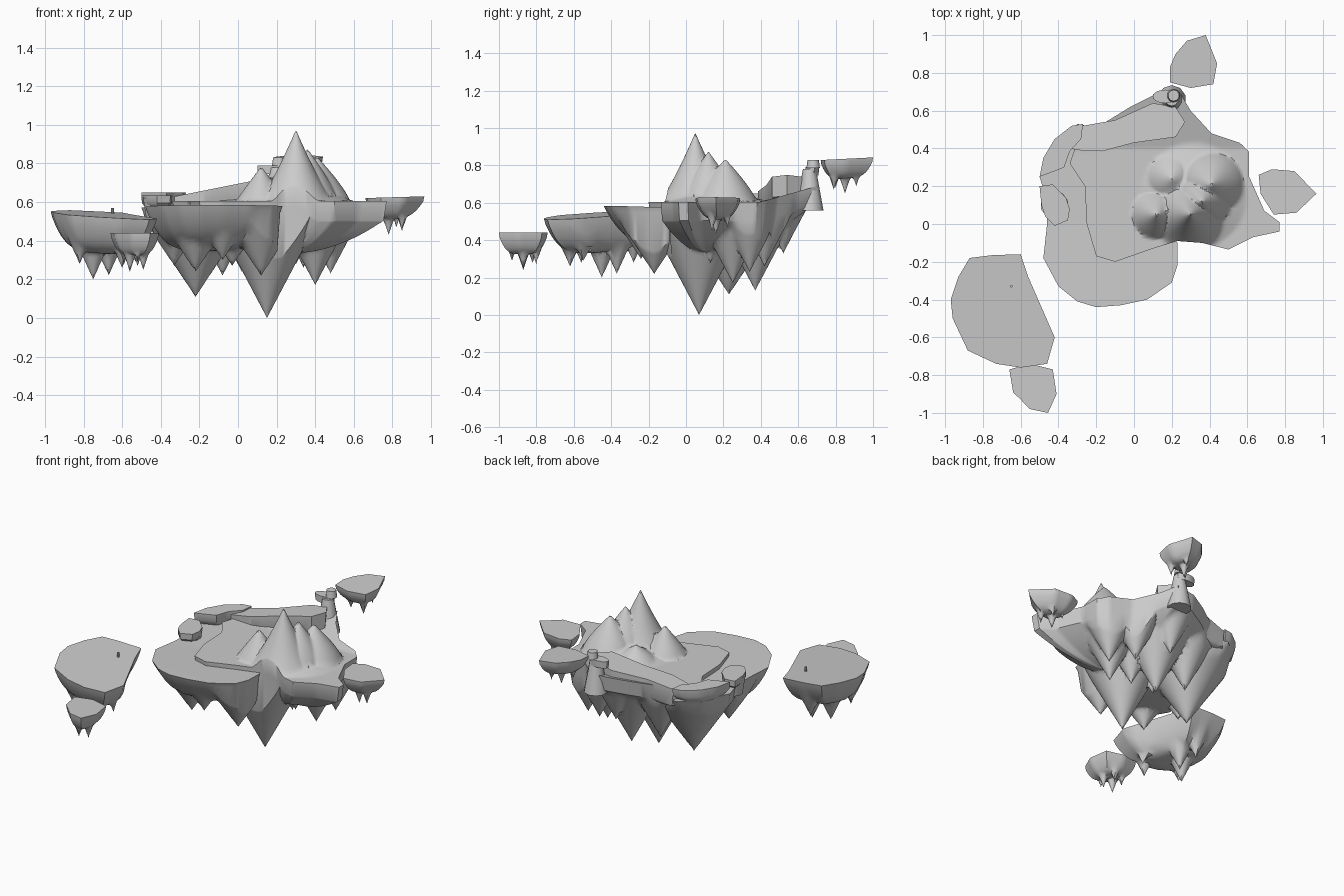
import bpy, bmesh, math
from mathutils import Vector

if "Cube" in bpy.data.objects:
    bpy.data.objects.remove(bpy.data.objects["Cube"])


def finish(name, bm, angle=40):
    bmesh.ops.recalc_face_normals(bm, faces=bm.faces)
    me = bpy.data.meshes.new(name)
    bm.to_mesh(me)
    bm.free()
    ob = bpy.data.objects.new(name, me)
    bpy.context.collection.objects.link(ob)
    bpy.ops.object.select_all(action='DESELECT')
    ob.select_set(True)
    bpy.context.view_layer.objects.active = ob
    bpy.ops.object.shade_smooth_by_angle(angle=math.radians(angle))
    return ob


def island(name, outline, centre, top, thick, depth, spikes=(), slope=1.8,
           power=4, rings=20, sub=5):
    """Star-shaped slab: top height field, rim band, hanging rock spikes below."""
    c = Vector(centre)
    rim = []
    for i, p in enumerate(outline):
        a, b = Vector(p), Vector(outline[(i + 1) % len(outline)])
        rim += [a.lerp(b, k / sub) for k in range(sub)]
    n = len(rim)

    def under(p, t):
        z = top(*p.to_tuple()) if t > 0.999 else top(*c.lerp(p, 1).to_tuple())
        return z

    bm = bmesh.new()
    edge_z = [top(p.x, p.y) for p in rim]
    mean_z = sum(edge_z) / n

    def low(p, t, ez):
        z = mean_z + (ez - mean_z) * t - thick - depth * (1 - t ** power)
        if t < 0.999:
            for x, y, tip in spikes:
                z = min(z, tip + slope * math.hypot(p.x - x, p.y - y))
        return z

    tops = [[bm.verts.new((c.x, c.y, top(c.x, c.y)))]]
    lows = [[bm.verts.new((c.x, c.y, low(c, 0, mean_z)))]]
    for r in range(1, rings + 1):
        t = r / rings
        pts = [c.lerp(p, t) for p in rim]
        tops.append([bm.verts.new((p.x, p.y, top(p.x, p.y))) for p in pts])
        # the rim tucks in slightly under the top edge
        lp = [c.lerp(p, t * 0.97) for p in rim]
        lows.append([bm.verts.new((p.x, p.y, low(p, t, edge_z[i])))
                     for i, p in enumerate(lp)])
    for layers in (tops, lows):
        for i in range(n):
            j = (i + 1) % n
            bm.faces.new((layers[0][0], layers[1][i], layers[1][j]))
            for r in range(1, rings):
                a, b = layers[r], layers[r + 1]
                bm.faces.new((a[i], b[i], b[j], a[j]))
    for i in range(n):
        j = (i + 1) % n
        bm.faces.new((tops[-1][i], lows[-1][i], lows[-1][j], tops[-1][j]))
    # sharpen each spike by snapping the closest underside vertex to its tip
    flat = [v for ring in lows[:-1] for v in ring]
    for x, y, tip in spikes:
        v = min(flat, key=lambda q: (q.co.x - x) ** 2 + (q.co.y - y) ** 2)
        v.co = (x, y, tip)
    return finish(name, bm)


def cone(name, x, y, z0, z1, r0, r1, sides=10, stretch=1.0):
    bm = bmesh.new()
    bmesh.ops.create_cone(bm, cap_ends=True, segments=sides, radius1=r0,
                          radius2=r1, depth=z1 - z0)
    for v in bm.verts:
        v.co = (v.co.x * stretch + x, v.co.y + y, v.co.z + (z0 + z1) / 2)
    return finish(name, bm)


# mountain peaks: x, y, height, radius, steepness
PEAKS = [(.30, .05, .37, .20, 1.25), (.36, .12, .27, .16, .8),
         (.41, .21, .23, .17, .8), (.12, .05, .18, .13, .95),
         (.20, .24, .10, .13, .8), (.32, .15, .10, .28, 1.0)]


def main_top(x, y):
    base = .605 + .28 * max(0, y - .4)
    best = 0
    for px, py, h, r, p in PEAKS:
        d = math.hypot(x - px, y - py)
        if d < r:
            best = max(best, h * (1 - d / r) ** p)
    return base + best


# upper plateau with the mountain
island("main_plateau",
       [(-.26, .2), (-.25, 0), (-.2, -.17), (-.1, -.2), (.1, -.13), (.23, -.09),
        (.36, -.1), (.5, -.135), (.63, -.07), (.77, -.04), (.77, .01), (.69, .07),
        (.61, .25), (.61, .38), (.56, .43), (.41, .48), (.3, .6), (.24, .7),
        (.1, .68), (-.02, .62), (-.15, .54), (-.28, .5), (-.34, .32)],
       (.24, .12), main_top, .1, .19,
       [(.15, .07, 0), (.14, .37, .13), (.40, .25, .17), (.48, .34, .23),
        (.3, .13, .28), (-.08, .38, .22), (.15, .52, .33), (.24, .26, .2),
        (.34, .42, .26), (.02, .2, .24)],
       1.9, 2, rings=36, sub=7)

# lower terrace around the front and left
island("lower_terrace",
       [(-.46, 0), (-.48, -.18), (-.40, -.33), (-.3, -.41), (-.2, -.44),
        (-.07, -.43), (.07, -.40), (.2, -.31), (.23, -.22), (.23, -.1), (.1, .1),
        (0, .35), (-.15, .5), (-.3, .53), (-.42, .42), (-.5, .25), (-.46, .12)],
       (-.15, .03), lambda x, y: .572 + .012 * min(1, max(0, -y) / .4), .03, .2,
       [(-.22, .23, .11), (.12, -.17, .22), (-.22, -.17, .24), (-.08, -.24, .3),
        (-.33, .02, .27), (-.03, -.05, .27), (-.33, .3, .3)],
       1.5, 4, rings=24)

# rising ridge along the back
island("back_ridge",
       [(-.35, .4), (-.27, .52), (-.1, .55), (.1, .64), (.22, .62), (.27, .54),
        (.22, .46), (0, .43), (-.17, .385), (-.28, .39)],
       (0, .5), lambda x, y: .695 + .2 * x, .11, .03, rings=6, sub=3)

# overhanging slabs on the left edge
island("left_arc_slab",
       [(-.5, .25), (-.48, .35), (-.42, .45), (-.33, .52), (-.27, .53),
        (-.28, .45), (-.34, .385), (-.37, .3), (-.42, .28)],
       (-.40, .39), lambda x, y: .65, .045, .05, rings=6, sub=3)
island("left_boulder_cap",
       [(-.49, .1), (-.5, .2), (-.43, .21), (-.36, .14), (-.34, .08), (-.35, .02),
        (-.42, -.01), (-.47, .04)],
       (-.42, .1), lambda x, y: .635, .04, .03, rings=6, sub=3)
cone("left_boulder", -.42, .1, .5, .62, .055, .075)

# rock column at the back
cone("back_column", .2, .66, .56, .78, .075, .035)
cone("back_column_cap", .165, .675, .745, .79, .034, .036, 10, 1.9)
cone("back_column_stone", .21, .68, .785, .83, .036, .03)

# floating satellite islands
island("left_island",
       [(-.87, -.18), (-.75, -.165), (-.60, -.16), (-.56, -.28), (-.42, -.6),
        (-.46, -.74), (-.6, -.76), (-.73, -.74), (-.88, -.67), (-.96, -.5),
        (-.97, -.4), (-.93, -.28)],
       (-.71, -.47), lambda x, y: .535 - .05 * (x + .7) + .05 * (y + .47), .03, .17,
       [(-.75, -.45, .2), (-.67, -.37, .22), (-.82, -.56, .28), (-.6, -.62, .26),
        (-.72, -.28, .28), (-.53, -.55, .29)], 2.2, 4)
cone("left_island_peg", -.65, -.33, .5, .57, .007, .007, 8)
island("front_small_island",
       [(-.66, -.77), (-.55, -.74), (-.43, -.77), (-.41, -.9), (-.455, -1),
        (-.55, -.98), (-.64, -.89)],
       (-.53, -.87), lambda x, y: .44, .025, .09,
       [(-.56, -.87, .24), (-.49, -.87, .25), (-.52, -.93, .29), (-.52, -.8, .27),
        (-.59, -.82, .28)], 3, 4, 14)
island("right_small_island",
       [(.66, .26), (.73, .29), (.85, .28), (.965, .16), (.86, .06), (.74, .05),
        (.67, .16)],
       (.79, .17), lambda x, y: .625 + .03 * (x - .8), .025, .09,
       [(.78, .16, .43), (.85, .14, .45), (.82, .22, .47), (.74, .21, .49)],
       3, 3, 14)
island("back_small_island",
       [(.19, .75), (.19, .83), (.22, .9), (.28, .97), (.38, 1), (.44, .85),
        (.42, .74), (.3, .72)],
       (.32, .85), lambda x, y: .835 + .05 * (y - .85), .025, .08,
       [(.32, .85, .65), (.27, .8, .68), (.37, .79, .67), (.35, .91, .69)],
       3, 4, 14)
